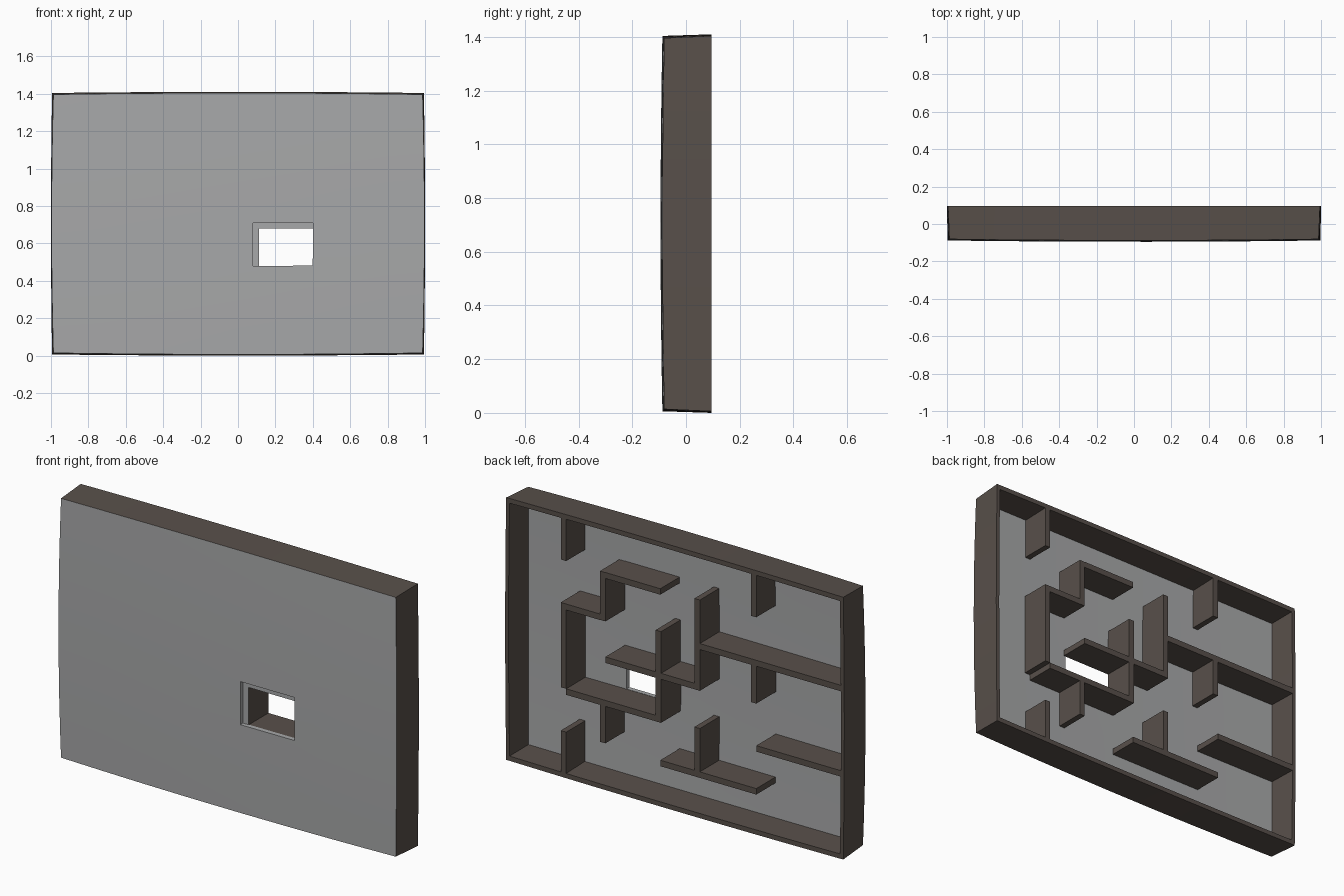
import bpy, bmesh

if "Cube" in bpy.data.objects:
    bpy.data.objects.remove(bpy.data.objects["Cube"])

def material(name, rgb):
    m = bpy.data.materials.new(name)
    m.diffuse_color = (*rgb, 1)
    m.use_nodes = True
    m.node_tree.nodes["Principled BSDF"].inputs["Base Color"].default_value = m.diffuse_color
    return m

GREY = material("panel_grey", (0.39, 0.395, 0.40))
BROWN = material("dark_brown", (0.098, 0.08, 0.069))
BACK, INNER, THICK, ZC = 0.095, -0.072, 0.024, 0.705

def finish(name, bm, mats, smooth=False):
    bmesh.ops.recalc_face_normals(bm, faces=bm.faces)
    me = bpy.data.meshes.new(name)
    bm.to_mesh(me)
    bm.free()
    ob = bpy.data.objects.new(name, me)
    bpy.context.collection.objects.link(ob)
    for m in mats:
        me.materials.append(m)
    if smooth:
        bpy.ops.object.select_all(action='DESELECT')
        ob.select_set(True)
        bpy.context.view_layer.objects.active = ob
        bpy.ops.object.shade_smooth_by_angle()
    return ob

# Gently barrel-shaped outlines: u, v run from -1 to 1
def front(u, v):
    return (u * (0.997 - 0.010 * v * v),
            -0.095 + 0.007 * u * u + 0.007 * v * v,
            ZC + v * (0.699 - 0.008 * u * u))

def rear(u, v, dx=0.0, dz=0.0, y=BACK):
    return (u * (1.0 - 0.006 * v * v - dx), y,
            ZC + v * (0.705 - 0.006 * u * u - dz))

# Window limits in panel coordinates
WU = (0.08 / 0.997, 0.40 / 0.997)
WV = ((0.48 - ZC) / 0.699, (0.71 - ZC) / 0.699)
US = sorted([-1, -0.75, -0.5, -0.25, *WU, 0.6, 0.8, 1])
VS = sorted([-1, -0.8, -0.55, *WV, 0.25, 0.5, 0.75, 1])

# Bulged front panel with its window left open
bm = bmesh.new()
outer = [[bm.verts.new(front(u, v)) for v in VS] for u in US]
inner = []
for u in US:
    col = []
    for v in VS:
        x, y, z = front(u * 0.99, v * 0.985)
        if u in WU and v in WV:
            x, y, z = front(u, v)
        col.append(bm.verts.new((x, y + THICK, z)))
    inner.append(col)
wi, wj = US.index(WU[0]), VS.index(WV[0])
for i in range(len(US) - 1):
    for j in range(len(VS) - 1):
        if (i, j) == (wi, wj):
            ring = [(i, j), (i + 1, j), (i + 1, j + 1), (i, j + 1)]
            for a, b in zip(ring, ring[1:] + ring[:1]):
                bm.faces.new((outer[a[0]][a[1]], outer[b[0]][b[1]],
                              inner[b[0]][b[1]], inner[a[0]][a[1]]))
            continue
        for g, flip in ((outer, 1), (inner, -1)):
            bm.faces.new((g[i][j], g[i + 1][j], g[i + 1][j + 1], g[i][j + 1])[::flip])
# thin closing strip round the edge, hidden just inside the frame
edges = [e for e in bm.edges if e.is_boundary]
bmesh.ops.bridge_loops(bm, edges=edges)
finish("front_panel", bm, [GREY], smooth=True)

# Outer frame: loops lofted round the perimeter
path = ([(u, -1) for u in US[:-1]] + [(1, v) for v in VS[:-1]] +
        [(u, 1) for u in US[:0:-1]] + [(-1, v) for v in VS[:0:-1]])
bm = bmesh.new()
loops = [[bm.verts.new(front(u, v)) for u, v in path],
         [bm.verts.new(rear(u, v)) for u, v in path],
         [bm.verts.new(rear(u, v, 0.02, 0.025)) for u, v in path],
         [bm.verts.new(rear(u, v, 0.025, 0.03, INNER)) for u, v in path]]
n = len(path)
for a, b in zip(loops, loops[1:] + loops[:1]):
    for k in range(n):
        bm.faces.new((a[k], a[(k + 1) % n], b[(k + 1) % n], b[k]))
finish("outer_frame", bm, [BROWN], smooth=True)

# Maze ribs on grid lines behind the panel
H = 0.016

def rib(name, x0, x1, z0, z1):
    bm = bmesh.new()
    bmesh.ops.create_cube(bm, size=1)
    for v in bm.verts:
        v.co = (x1 if v.co.x > 0 else x0, BACK if v.co.y > 0 else INNER,
                z1 if v.co.z > 0 else z0)
    bm.normal_update()
    for f in bm.faces:                      # front ends are grey
        f.material_index = 1 if f.normal.y < -0.5 else 0
    finish(name, bm, [BROWN, GREY])

upright = [(0.656, 1.16, 1.385), (-0.465, 1.16, 1.385), (0.425, 0.90, 1.16),
           (0.656, 0.479, 0.931), (0.425, 0.25, 0.447), (0.656, 0.02, 0.248),
           (0.097, 0.447, 0.933), (-0.132, 0.679, 1.163),
           (-0.465, 0.70, 0.90), (-0.132, 0.247, 0.478)]
for k, (x, z0, z1) in enumerate(upright):
    rib("upright_rib_%d" % (k + 1), x - H, x + H, z0, z1)

level = [(1.145, 0.085, 0.409), (0.915, 0.441, 0.640), (0.463, 0.113, 0.640),
         (0.695, 0.113, 0.409), (0.695, -0.116, 0.081), (0.915, -0.985, -0.148),
         (0.460, -0.985, -0.481), (0.231, -0.481, 0.085)]
for k, (z, x0, x1) in enumerate(level):
    rib("level_rib_%d" % (k + 1), x0, x1, z - H, z + H)
